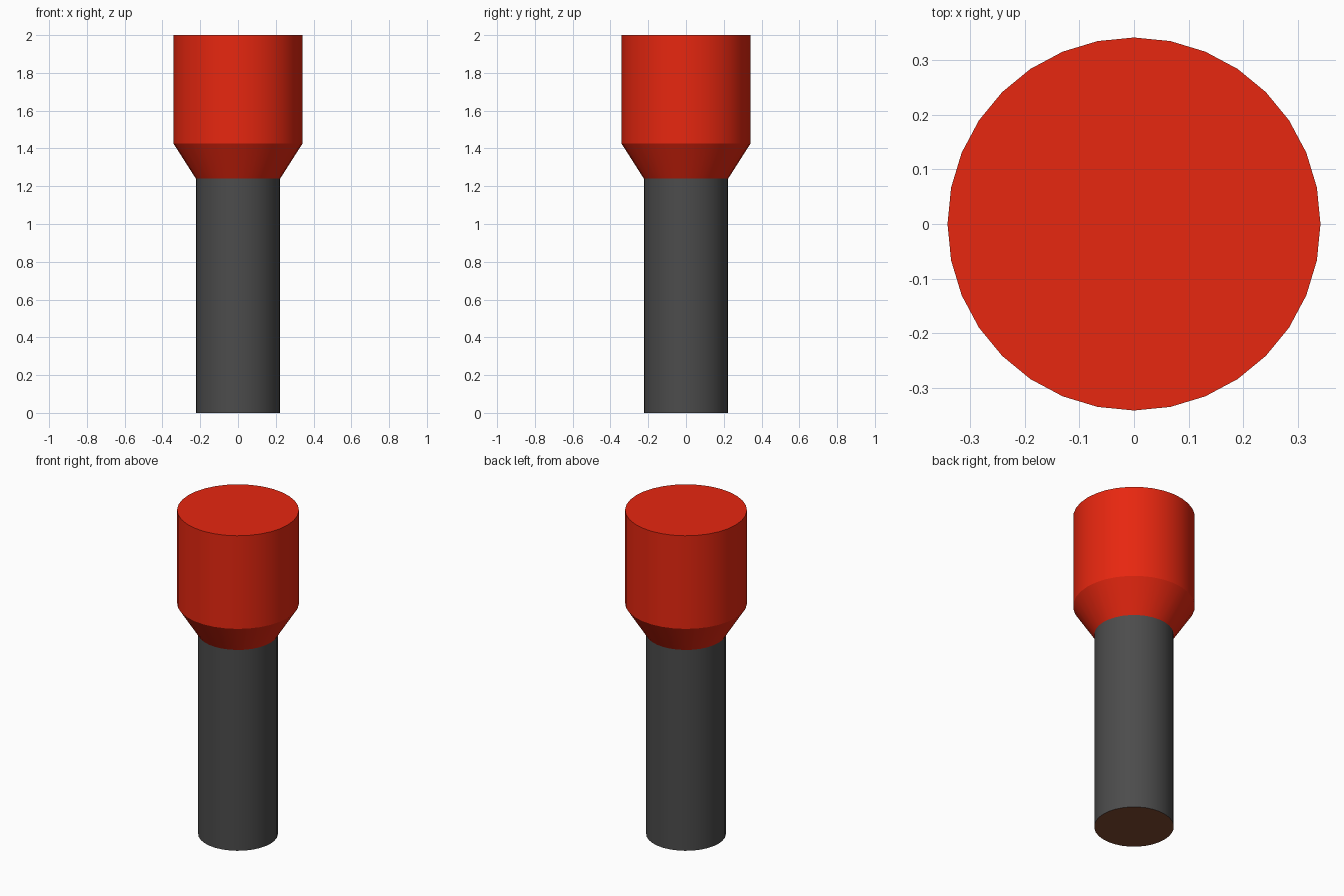
import bpy
import math

cube = bpy.data.objects.get("Cube")
if cube:
    bpy.data.objects.remove(cube, do_unlink=True)

SIDES = 32


def make_material(name, color):
    mat = bpy.data.materials.new(name)
    mat.use_nodes = True
    mat.diffuse_color = (*color, 1)
    mat.node_tree.nodes["Principled BSDF"].inputs["Base Color"].default_value = (*color, 1)
    return mat


def lathe(name, profile, mat):
    """Closed solid of revolution from (radius, height) points, capped at both ends."""
    verts, faces = [], []
    for r, z in profile:
        for i in range(SIDES):
            a = math.tau * i / SIDES
            verts.append((r * math.cos(a), r * math.sin(a), z))
    for k in range(len(profile) - 1):
        low, high = k * SIDES, (k + 1) * SIDES
        for i in range(SIDES):
            j = (i + 1) % SIDES
            faces.append((low + i, low + j, high + j, high + i))
    faces.append(tuple(reversed(range(SIDES))))
    faces.append(tuple(range(len(verts) - SIDES, len(verts))))
    mesh = bpy.data.meshes.new(name)
    mesh.from_pydata(verts, [], faces)
    mesh.materials.append(mat)
    obj = bpy.data.objects.new(name, mesh)
    bpy.context.collection.objects.link(obj)
    bpy.ops.object.select_all(action="DESELECT")
    obj.select_set(True)
    bpy.context.view_layer.objects.active = obj
    bpy.ops.object.shade_smooth_by_angle(angle=math.radians(25))
    return obj


red = make_material("red plastic", (0.8, 0.02, 0.005))
grey = make_material("dark grey metal", (0.072, 0.072, 0.072))
brown = make_material("copper brown", (0.22, 0.069, 0.031))

# Insulating collar with tapered neck
lathe("collar", [(0.223, 1.24), (0.341, 1.425), (0.341, 2.0)], red)

# Metal sleeve, with the exposed wire end as its bottom face
sleeve = lathe("sleeve", [(0.223, 0.0), (0.223, 1.24)], grey)
sleeve.data.materials.append(brown)
for face in sleeve.data.polygons:
    if face.normal.z < -0.9:
        face.material_index = 1
